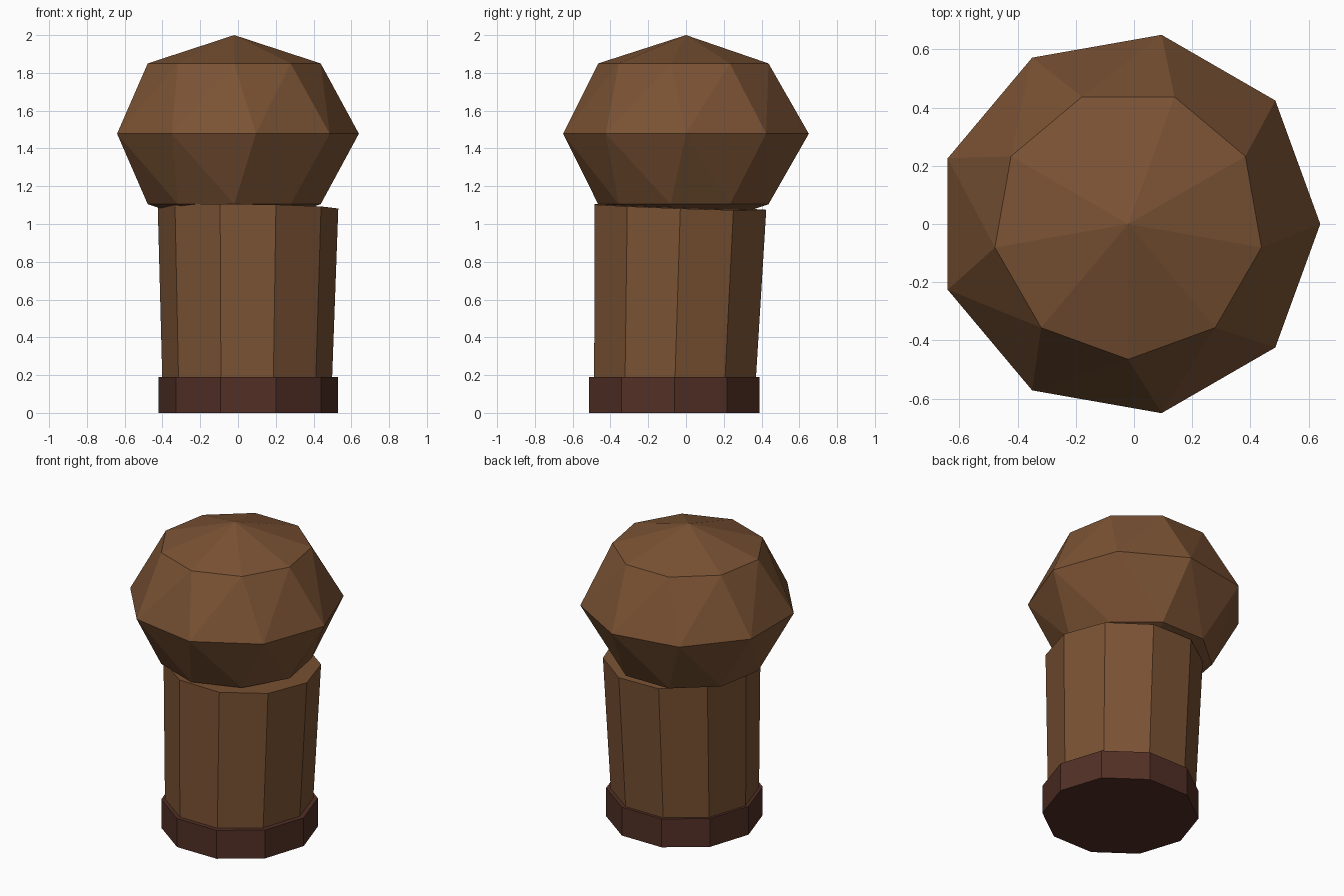
import bpy, bmesh
from math import cos, sin, radians
from mathutils import Vector

cube = bpy.data.objects.get("Cube")
if cube:
    bpy.data.objects.remove(cube, do_unlink=True)


def material(name, color):
    mat = bpy.data.materials.new(name)
    mat.use_nodes = True
    mat.diffuse_color = (*color, 1)
    mat.node_tree.nodes["Principled BSDF"].inputs["Base Color"].default_value = (*color, 1)
    return mat


def ring(center, radius, sides, turn=0, slope=(0, 0)):
    """Regular polygon, optionally lying in a tilted plane."""
    points = []
    for i in range(sides):
        a = radians(turn) + radians(360) * i / sides
        x, y = radius * cos(a), radius * sin(a)
        points.append(Vector(center) + Vector((x, y, x * slope[0] + y * slope[1])))
    return points


def finish(name, bm, mat):
    bmesh.ops.recalc_face_normals(bm, faces=bm.faces)
    mesh = bpy.data.meshes.new(name)
    bm.to_mesh(mesh)
    bm.free()
    mesh.materials.append(mat)
    bpy.context.collection.objects.link(bpy.data.objects.new(name, mesh))


def column(name, lower, upper, mat):
    bm = bmesh.new()
    low = [bm.verts.new(p) for p in lower]
    top = [bm.verts.new(p) for p in upper]
    bm.faces.new(low)
    bm.faces.new(top)
    for i in range(len(low)):
        j = (i + 1) % len(low)
        bm.faces.new((low[i], low[j], top[j], top[i]))
    finish(name, bm, mat)


wood = material("brown wood", (0.195, 0.085, 0.034))
dark = material("dark brown", (0.085, 0.029, 0.019))

# Ten-sided foot
column("foot", ring((0.055, -0.062, 0), 0.475, 10),
       ring((0.055, -0.062, 0.19), 0.475, 10), dark)

# Slightly leaning, flaring trunk
lean = (-0.015, -0.035)
column("trunk", ring((0.048, -0.061, 0.1), 0.447, 10, 0, lean),
       ring((0.053, -0.03, 1.089), 0.478, 10, 0, lean), wood)

# Faceted crown: equator with twisted rings above and below, closed by points
bm = bmesh.new()
crown = ring((-0.02, 0, 1.478), 0.66, 9)
for z in (1.105, 1.85):
    crown += ring((-0.02, 0, z), 0.465, 9, 30)
crown += [Vector((-0.02, 0, z)) for z in (0.955, 2.0)]
for p in crown:
    bm.verts.new(p)
bmesh.ops.convex_hull(bm, input=bm.verts)
finish("crown", bm, wood)
